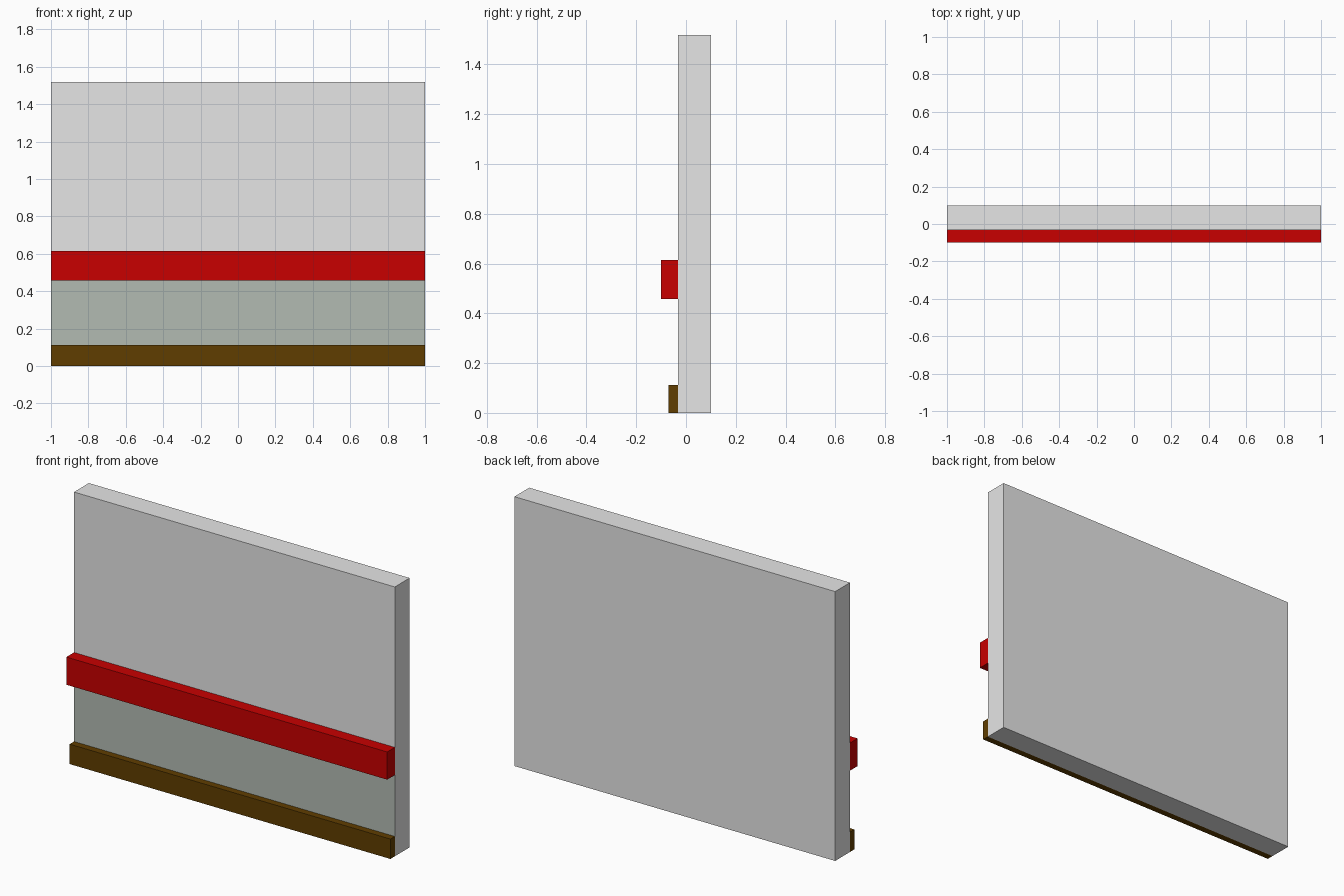
import bpy
import bmesh

if "Cube" in bpy.data.objects:
    bpy.data.objects.remove(bpy.data.objects["Cube"])


def material(name, rgb):
    m = bpy.data.materials.new(name)
    m.diffuse_color = (*rgb, 1.0)
    m.use_nodes = True
    m.node_tree.nodes["Principled BSDF"].inputs["Base Color"].default_value = m.diffuse_color
    return m


grey = material("light grey paint", (0.79, 0.79, 0.79))
green = material("grey green paint", (0.45, 0.50, 0.45))
red = material("red rail", (0.58, 0.0, 0.0))
brown = material("brown wood", (0.118, 0.048, 0.0))


def box(name, y, z, *mats):
    """Full-width box spanning the given y and z ranges."""
    bm = bmesh.new()
    bmesh.ops.create_cube(bm, size=2.0)
    for v in bm.verts:
        v.co.y = y[0] if v.co.y < 0 else y[1]
        v.co.z = z[0] if v.co.z < 0 else z[1]
    mesh = bpy.data.meshes.new(name)
    bm.to_mesh(mesh)
    bm.free()
    for m in mats:
        mesh.materials.append(m)
    obj = bpy.data.objects.new(name, mesh)
    bpy.context.collection.objects.link(obj)
    return obj


FRONT = -0.032
RAIL_BOTTOM = 0.458

# Wall slab, with the front face below the rail painted green
wall = box("wall", (FRONT, 0.1), (0, 1.518), grey, green)
bm = bmesh.new()
bm.from_mesh(wall.data)
bmesh.ops.bisect_plane(bm, geom=bm.verts[:] + bm.edges[:] + bm.faces[:],
                       plane_co=(0, 0, RAIL_BOTTOM), plane_no=(0, 0, 1))
bm.normal_update()
for f in bm.faces:
    low = f.calc_center_median().z < RAIL_BOTTOM
    f.material_index = 1 if f.normal.y < -0.9 and low else 0
bm.to_mesh(wall.data)
bm.free()

# Bumper rail and skirting board along the front
box("bumper_rail", (-0.1, FRONT), (RAIL_BOTTOM, 0.614), red)
box("skirting_board", (-0.071, FRONT), (0, 0.112), brown)
